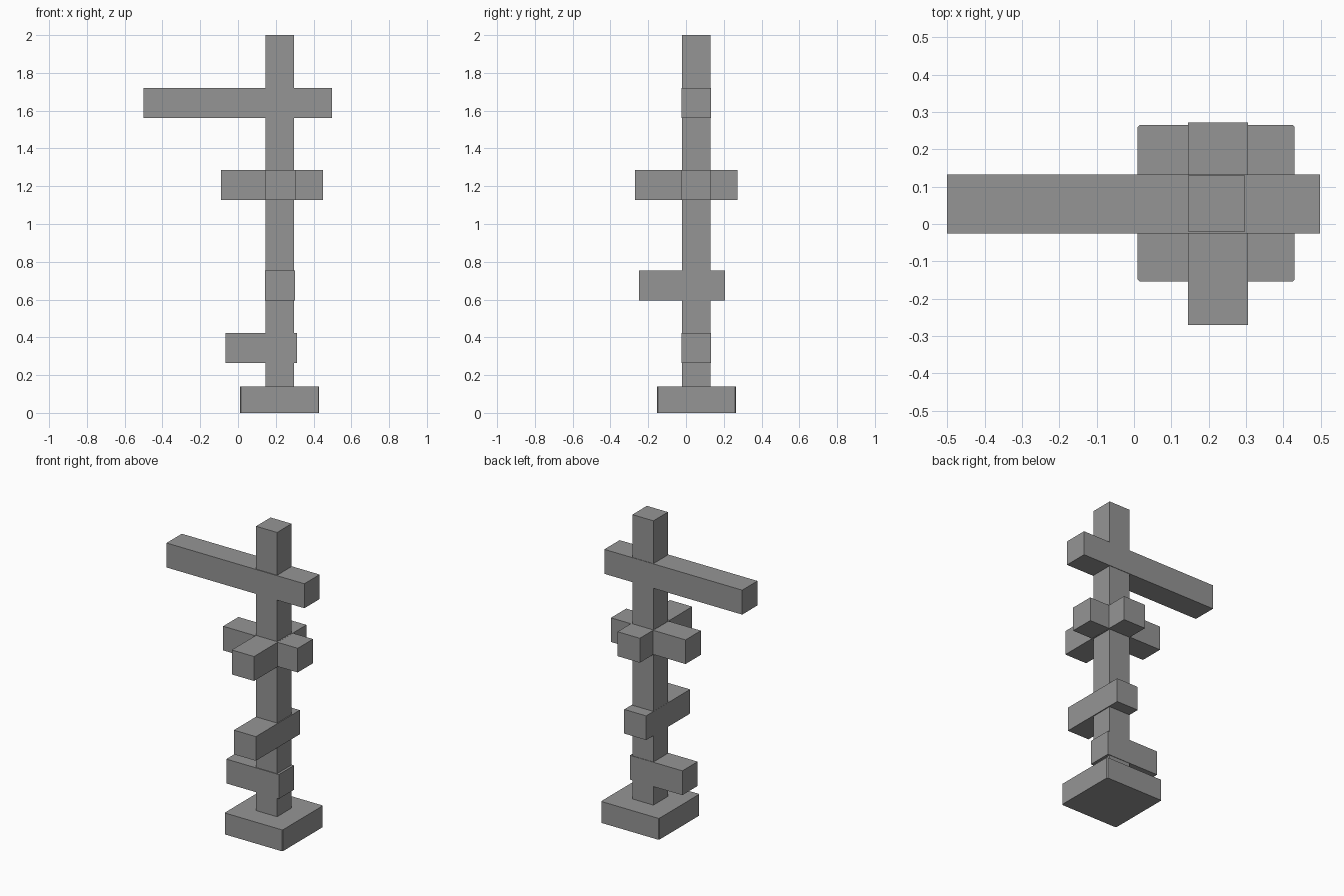
import bpy
import bmesh
from mathutils import Vector

cube = bpy.data.objects.get("Cube")
if cube:
    bpy.data.objects.remove(cube, do_unlink=True)

# Single grey material
grey = bpy.data.materials.new("plain_grey")
grey.use_nodes = True
colour = (0.3, 0.3, 0.3, 1)
grey.diffuse_color = colour
grey.node_tree.nodes["Principled BSDF"].inputs["Base Color"].default_value = colour


def block(name, x, y, z, bevel=0):
    """Box spanning the given (low, high) ranges, upright edges optionally bevelled."""
    low, high = (Vector(c) for c in zip(x, y, z))
    bm = bmesh.new()
    bmesh.ops.create_cube(bm, size=1)
    bmesh.ops.scale(bm, vec=high - low, verts=bm.verts)
    bmesh.ops.translate(bm, vec=(low + high) / 2, verts=bm.verts)
    if bevel:
        upright = [e for e in bm.edges
                   if abs(e.verts[0].co.z - e.verts[1].co.z) > 0.01]
        bmesh.ops.bevel(bm, geom=upright, offset=bevel, segments=1, affect='EDGES')
    mesh = bpy.data.meshes.new(name)
    bm.to_mesh(mesh)
    bm.free()
    mesh.materials.append(grey)
    obj = bpy.data.objects.new(name, mesh)
    bpy.context.collection.objects.link(obj)
    return obj


# Depth shared by sideways beams, width shared by front-to-back beams
beam_y = (-0.025, 0.133)
beam_x = (0.144, 0.305)

# Base and upright
block("base", (0.01, 0.43), (-0.154, 0.265), (0, 0.14), bevel=0.005)
block("post", (0.145, 0.297), (-0.02, 0.13), (0.1, 2))

# Beams, from the lowest up
block("low_side_beam", (-0.067, 0.313), beam_y, (0.263, 0.422))
block("low_depth_beam", (0.144, 0.303), (-0.248, 0.206), (0.595, 0.753))
block("cross_side_beam", (-0.09, 0.45), beam_y, (1.127, 1.285))
block("cross_depth_beam", beam_x, (-0.27, 0.272), (1.126, 1.286))
block("top_beam", (-0.5, 0.498), beam_y, (1.56, 1.72))
